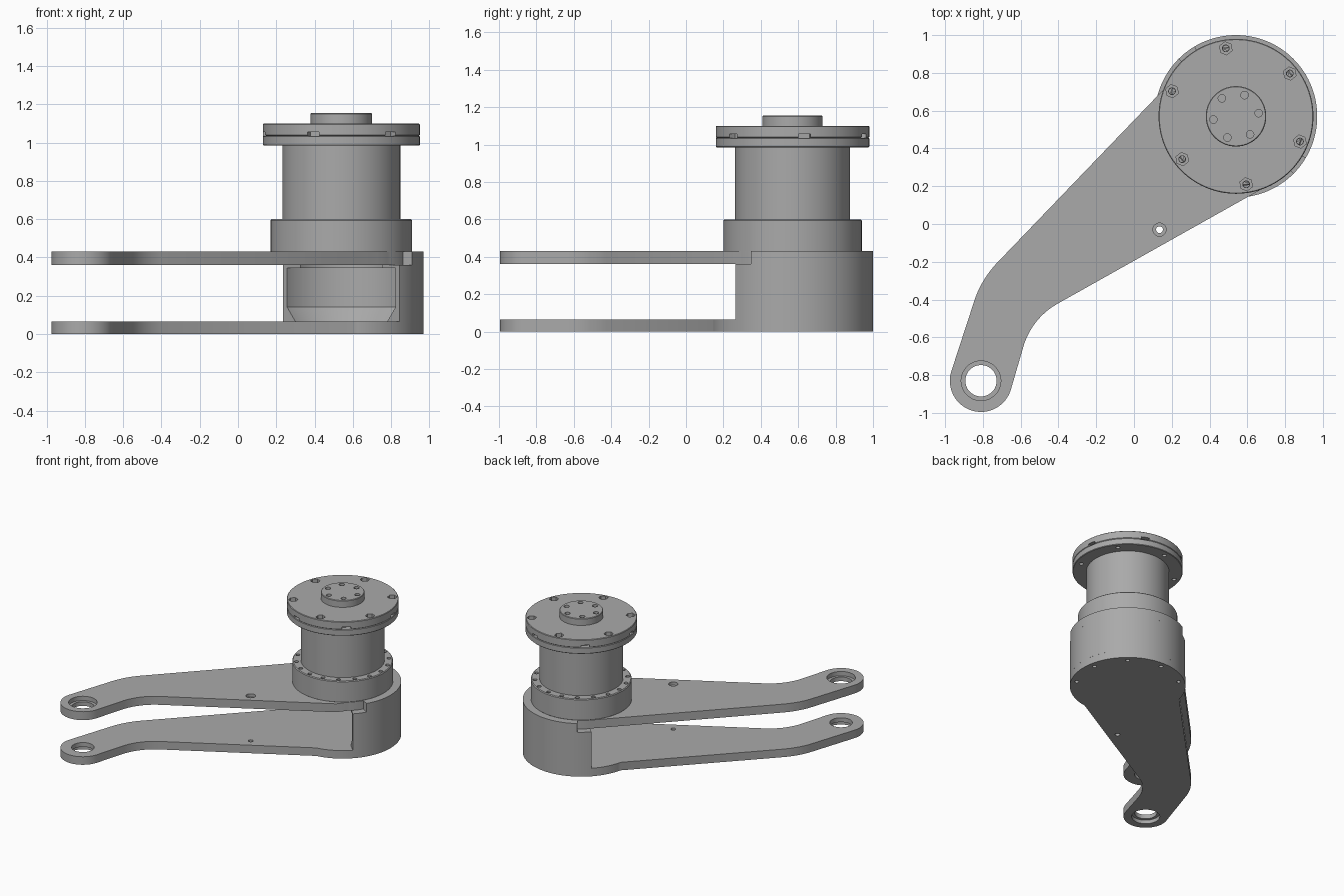
import bpy, bmesh
from math import sin, cos, pi, radians
from mathutils import Vector

if "Cube" in bpy.data.objects:
    bpy.data.objects.remove(bpy.data.objects["Cube"])

metal = bpy.data.materials.new("grey metal")
metal.use_nodes = True
GREY = (0.4, 0.4, 0.4, 1)
metal.diffuse_color = GREY
metal.node_tree.nodes["Principled BSDF"].inputs["Base Color"].default_value = GREY

C = Vector((0.54, 0.57))      # motor axis
TIP = Vector((-0.81, -0.83))  # arm eye


def polar(centre, r, deg):
    return centre + r * Vector((cos(radians(deg)), sin(radians(deg))))


def arc(centre, r, a0, a1, n=24):
    return [polar(centre, r, a0 + (a1 - a0) * i / n) for i in range(n + 1)]


def bend(a, b, c, n=8):
    a, b, c = Vector(a), Vector(b), Vector(c)
    return [a.lerp(b, i / n).lerp(b.lerp(c, i / n), i / n) for i in range(n + 1)]


def make(name, bm):
    bmesh.ops.recalc_face_normals(bm, faces=bm.faces[:])
    mesh = bpy.data.meshes.new(name)
    bm.to_mesh(mesh)
    bm.free()
    mesh.materials.append(metal)
    ob = bpy.data.objects.new(name, mesh)
    bpy.context.collection.objects.link(ob)
    return ob


def extrude_outline(bm, pts, z0, z1):
    face = bm.faces.new([bm.verts.new((p.x, p.y, z0)) for p in pts])
    ext = bmesh.ops.extrude_face_region(bm, geom=[face])
    top = [g for g in ext["geom"] if isinstance(g, bmesh.types.BMVert)]
    bmesh.ops.translate(bm, verts=top, vec=(0, 0, z1 - z0))


def prism(name, pts, z0, z1):
    bm = bmesh.new()
    extrude_outline(bm, pts, z0, z1)
    return make(name, bm)


def circle(centre, r, n=24, turn=0):
    return [polar(centre, r, turn + 360 * i / n) for i in range(n)]


def sweep(name, profile, a0=0, a1=360, n=96):
    """Turn a closed (radius, height) profile about the motor axis."""
    bm = bmesh.new()
    full = a1 - a0 == 360
    rings = []
    for i in range(n if full else n + 1):
        a = a0 + (a1 - a0) * i / n
        rings.append([bm.verts.new((*polar(C, r, a), z)) for r, z in profile])
    m = len(profile)
    for i in range(n):
        p, q = rings[i], rings[(i + 1) % len(rings)]
        for j in range(m):
            k = (j + 1) % m
            bm.faces.new((p[j], p[k], q[k], q[j]))
    if not full:
        bm.faces.new(rings[0])
        bm.faces.new(rings[-1])
    return make(name, bm)


def disc(name, r, z0, z1, bevel=0.006):
    """Solid drum with slightly broken edges."""
    bm = bmesh.new()
    extrude_outline(bm, circle(C, r, 96), z0, z1)
    rim = [e for e in bm.edges if abs(e.verts[0].co.z - e.verts[1].co.z) < 1e-5]
    if bevel:
        bmesh.ops.bevel(bm, geom=rim, offset=bevel, segments=1, affect='EDGES')
    return make(name, bm)


def cut(ob, outlines, z0, z1):
    """Remove a set of separate upright prisms from a part."""
    bm = bmesh.new()
    for pts in outlines:
        extrude_outline(bm, pts, z0, z1)
    tool = make("cutter", bm)
    mod = ob.modifiers.new("cut", 'BOOLEAN')
    mod.operation, mod.solver, mod.object = 'DIFFERENCE', 'EXACT', tool
    deps = bpy.context.evaluated_depsgraph_get()
    mesh = bpy.data.meshes.new_from_object(ob.evaluated_get(deps))
    ob.modifiers.clear()
    ob.data = mesh
    bpy.data.objects.remove(tool)


def ring_of(r, size, count, start, n=16, step=None):
    step = step or 360 / count
    return [circle(polar(C, r, start + step * i), size, n, start + step * i)
            for i in range(count)]


# Two cranked arm plates
def arm_outline(head):
    left = bend((-0.84, -0.39), (-0.80, -0.28), (-0.71, -0.19))
    right = bend((-0.58, -0.63), (-0.53, -0.495), (-0.41, -0.425))
    return left + head + right[::-1] + arc(TIP, 0.165, -17, -197)


PIN = Vector((0.135, -0.03))
lower = prism("lower_arm", arm_outline(arc(C, 0.43, 167, -82, 72)), 0, 0.065)
cut(lower, [circle(TIP, 0.083, 40), circle(PIN, 0.018)], -0.1, 0.2)
cut(lower, [circle(TIP, 0.105, 40)], -0.1, 0.03)
cut(lower, ring_of(0.385, 0.016, 5, -30, step=40), -0.1, 0.05)

upper = prism("upper_arm", arm_outline(arc(C, 0.375, 136, -50, 60)
                                       + [Vector((0.73, 0.215))]), 0.362, 0.43)
cut(upper, [circle(TIP, 0.083, 40), circle(PIN, 0.018)], 0.2, 0.6)
cut(upper, [circle(TIP, 0.105, 40)], 0.395, 0.6)
cut(upper, [circle(PIN, 0.035)], 0.405, 0.6)

# Half-round housing joining the plates, hollow with a sloped foot
sweep("housing_wall", [(0.43, 0.06), (0.43, 0.36), (0.30, 0.36), (0.30, 0.345),
                       (0.40, 0.345), (0.40, 0.14), (0.335, 0.06)], -45, 135, 72)
sweep("housing_top", [(0.43, 0.355), (0.43, 0.43), (0.37, 0.43), (0.37, 0.355)],
      -31, 121, 60)

# Motor stack
collar = disc("motor_collar", 0.37, 0.425, 0.60)
cut(collar, ring_of(0.341, 0.016, 18, 0, 12), 0.56, 0.7)
disc("motor_body", 0.308, 0.59, 0.99, 0)

flange_low = disc("flange_lower", 0.41, 0.985, 1.036, 0.004)
flange_top = disc("flange_upper", 0.41, 1.036, 1.10, 0.004)
BOLT = 38.5
cut(flange_low, ring_of(0.364, 0.016, 6, BOLT), 0.9, 1.2)
cut(flange_top, ring_of(0.364, 0.018, 6, BOLT), 0.9, 1.2)
cut(flange_top, ring_of(0.364, 0.035, 6, BOLT, 6), 1.06, 1.2)

# Pry slots around the flange joint
slots = []
for i in range(6):
    a = 9 + 60 * i
    slots.append([polar(C, r, a + d) for r, d in
                  ((0.37, -5), (0.45, -4.2), (0.45, 4.2), (0.37, 5))])
cut(flange_top, slots, 1.0, 1.056)

# Output boss with its screw holes
boss = disc("output_boss", 0.16, 1.09, 1.155, 0.004)
cut(boss, ring_of(0.121, 0.02, 6, 8), 1.125, 1.2)

# Smooth the round walls, keep edges crisp
for ob in bpy.context.collection.objects:
    if ob.type == 'MESH' and metal.name in ob.data.materials:
        bpy.ops.object.select_all(action='DESELECT')
        ob.select_set(True)
        bpy.context.view_layer.objects.active = ob
        bpy.ops.object.shade_smooth_by_angle(angle=radians(30))
